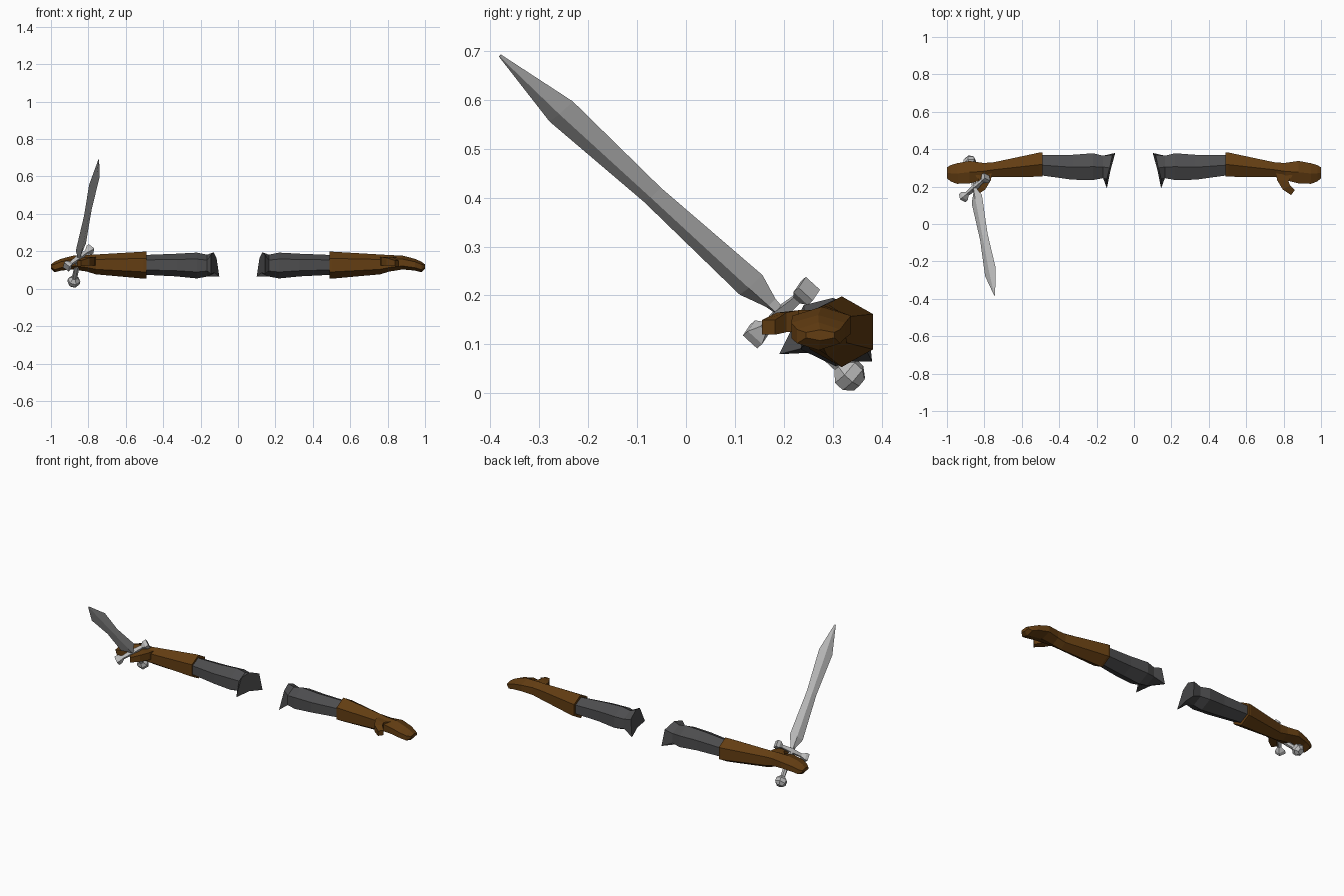
import bpy, bmesh, math
from mathutils import Vector

if "Cube" in bpy.data.objects:
    bpy.data.objects.remove(bpy.data.objects["Cube"])


def material(name, rgb):
    m = bpy.data.materials.new(name)
    m.diffuse_color = (*rgb, 1)
    m.use_nodes = True
    m.node_tree.nodes["Principled BSDF"].inputs["Base Color"].default_value = m.diffuse_color
    return m


LEATHER = material("brown leather", (0.125, 0.047, 0.006))
CLOTH = material("dark grey cloth", (0.075, 0.075, 0.078))
STEEL = material("pale steel", (0.5, 0.5, 0.5))


def loft(name, rings, mat, mirror=False):
    """Skin a list of equal-length point rings and close both ends."""
    bm = bmesh.new()
    vs = [[bm.verts.new(p) for p in ring] for ring in rings]
    n = len(vs[0])
    for a, b in zip(vs, vs[1:]):
        for i in range(n):
            j = (i + 1) % n
            bm.faces.new((a[i], a[j], b[j], b[i]))
    bm.faces.new(vs[0])
    bm.faces.new(vs[-1])
    bmesh.ops.recalc_face_normals(bm, faces=bm.faces)
    me = bpy.data.meshes.new(name)
    bm.to_mesh(me)
    bm.free()
    me.materials.append(mat)
    ob = bpy.data.objects.new(name, me)
    bpy.context.collection.objects.link(ob)
    if mirror:
        ob.modifiers.new("both sides", 'MIRROR')
    return ob


def hexagon(x, y0, y1, z0, z1):
    """Six-sided arm section, points up and down, filling the given extents."""
    ry, rz = (y1 - y0) / 2 / math.cos(math.pi / 6), (z1 - z0) / 2
    return [(x, (y0 + y1) / 2 + ry * math.cos(a), (z0 + z1) / 2 + rz * math.sin(a))
            for a in (math.radians(90 - 60 * k) for k in range(6))]


# Sleeves with a ragged flared shoulder opening
shoulder = [(.13, .30, .195), (.115, .37, .165), (.10, .38, .065),
            (.125, .29, .085), (.145, .19, .08), (.145, .24, .18)]
loft("sleeves", [shoulder] + [hexagon(*s) for s in (
    (.165, .245, .365, .065, .182),
    (.22, .235, .378, .055, .193),
    (.33, .237, .37, .066, .187),
    (.51, .262, .37, .075, .18))], CLOTH, True)

# Gauntlets with closed curled hands
loft("gauntlets", [hexagon(*s) for s in (
    (.49, .255, .382, .054, .198),
    (.505, .253, .382, .054, .198),
    (.76, .25, .328, .077, .183),
    (.81, .235, .327, .092, .18),
    (.88, .217, .337, .103, .177),
    (.945, .215, .325, .097, .16),
    (.98, .227, .315, .088, .145),
    (1.0, .245, .303, .108, .13))], LEATHER, True)


# Thumbs, bent forward and outward
def thumb_ring(xa, ya, xb, yb, z0, z1):
    return [(xa, ya, z0), (xb, yb, z0), (xb, yb, z1), (xa, ya, z1)]


loft("thumbs", [thumb_ring(*r) for r in (
    (.76, .27, .85, .26, .12, .17),
    (.765, .235, .825, .23, .125, .17),
    (.795, .185, .835, .205, .125, .165),
    (.84, .155, .86, .182, .12, .15))], LEATHER, True)

# Sword frame: blade axis, crossguard direction and flat normal
CENTRE = Vector((-.852, .195, .165))
TIP = Vector((-.745, -.38, .69))
LENGTH = (TIP - CENTRE).length
AXIS = (TIP - CENTRE).normalized()
SIDE = Vector((.125, .11, .09))
SIDE = (SIDE - AXIS * SIDE.dot(AXIS)).normalized()
FLAT = AXIS.cross(SIDE)


def section(along, u, v, t, ru, rv, sides=4, turn=0):
    c = CENTRE + along * t
    return [c + u * ru * math.cos(a) + v * rv * math.sin(a)
            for a in (math.tau * k / sides + turn for k in range(sides))]


# Leaf-shaped blade of diamond section: distance, half width, half thickness
loft("blade", [section(AXIS, SIDE, FLAT, *s) for s in (
    (0, .012, .012), (.03, .017, .011), (.085, .041, .012),
    (.36, .03, .010), (.615, .042, .010), (LENGTH, .004, .003))], STEEL)

# Crossguard with blocky flared ends
loft("crossguard", [section(SIDE, AXIS, FLAT, t, r, r, 4, math.pi / 4) for t, r in (
    (-.10, .028), (-.082, .028), (-.06, .012), (0, .017),
    (.06, .012), (.082, .028), (.10, .028))], STEEL)

# Grip and faceted pommel
loft("grip", [section(AXIS, SIDE, FLAT, t, .014, .014, 6) for t in (-.17, .005)], STEEL)
loft("pommel", [section(AXIS, SIDE, FLAT, t, r, r, 6) for t, r in (
    (-.16, .015), (-.178, .034), (-.2, .034), (-.218, .018))], STEEL)
